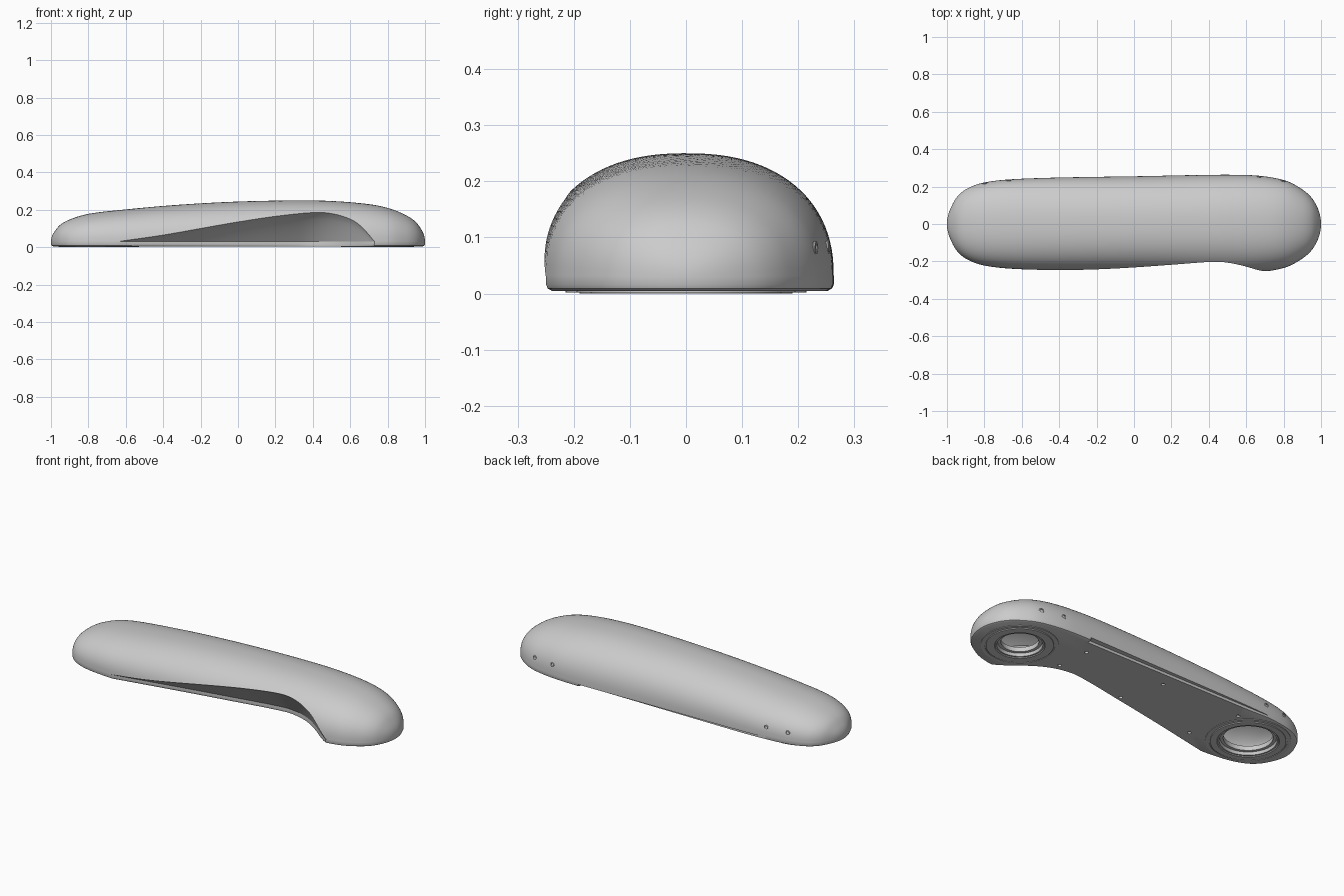
import bpy, bmesh, math
from mathutils import Vector

if "Cube" in bpy.data.objects:
    bpy.data.objects.remove(bpy.data.objects["Cube"])

grey = bpy.data.materials.new("light_grey")
grey.use_nodes = True
grey.diffuse_color = (0.6, 0.6, 0.6, 1)
grey.node_tree.nodes["Principled BSDF"].inputs["Base Color"].default_value = (0.6, 0.6, 0.6, 1)

SEAM = 0.03      # height where the shell meets the base plate
POWER = 2.3      # roundness of the cross-section
STEPS, ARC, SCOOP = 150, 40, 8

# Width and height of the shell, lip height and undercut of the scoop, along x
half_width = [(-1, 0), (-.98, .085), (-.95, .14), (-.9, .185), (-.8, .222), (-.6, .242), (0, .255),
              (.6, .262), (.8, .235), (.9, .185), (.95, .14), (.98, .09), (1, 0)]
height = [(-1, 0), (-.98, .055), (-.95, .09), (-.9, .118), (-.8, .148), (-.6, .172), (-.3, .198),
          (0, .214), (.3, .22), (.5, .217), (.7, .2), (.8, .18), (.9, .14), (.95, .105), (.98, .065), (1, 0)]
lip = [(-.64, 0), (-.4, .035), (0, .105), (.2, .135), (.4, .155), (.5, .15), (.6, .12), (.66, .08), (.73, 0)]
undercut = [(-.64, 0), (-.52, .03), (0, .143), (.33, .208), (.43, .2), (.52, .165), (.6, .11), (.68, .04), (.73, 0)]


def sample(table, x):
    """Smooth interpolation, spaced by angle so that the ends come out round."""
    if x <= table[0][0] or x >= table[-1][0]:
        return 0.0
    t = [math.acos(-p[0]) for p in table]
    v = [p[1] for p in table]
    a = math.acos(-x)
    i = max(k for k in range(len(t) - 1) if t[k] <= a)

    def slope(k):
        lo, hi = max(k - 1, 0), min(k + 1, len(t) - 1)
        return (v[hi] - v[lo]) / (t[hi] - t[lo])
    h = t[i + 1] - t[i]
    u = (a - t[i]) / h
    return max(0, (2*u**3 - 3*u**2 + 1) * v[i] + (u**3 - 2*u**2 + u) * h * slope(i)
               + (3*u**2 - 2*u**3) * v[i + 1] + (u**3 - u**2) * h * slope(i + 1))


def finish(name, bm, angle=35):
    bmesh.ops.remove_doubles(bm, verts=bm.verts, dist=1e-5)
    bmesh.ops.recalc_face_normals(bm, faces=bm.faces)
    mesh = bpy.data.meshes.new(name)
    bm.to_mesh(mesh)
    bm.free()
    ob = bpy.data.objects.new(name, mesh)
    bpy.context.collection.objects.link(ob)
    mesh.materials.append(grey)
    smooth(ob, angle)
    return ob


def smooth(ob, angle=35):
    bpy.ops.object.select_all(action='DESELECT')
    ob.select_set(True)
    bpy.context.view_layer.objects.active = ob
    bpy.ops.object.shade_smooth_by_angle(angle=math.radians(angle))


def loft(bm, rows, closed=False):
    rows = [[bm.verts.new(p) for p in r] for r in rows]
    for a, b in zip(rows, rows[1:]):
        n = len(a)
        for i in range(n if closed else n - 1):
            j = (i + 1) % n
            bm.faces.new((a[i], a[j], b[j], b[i]))
    return rows


def section(x):
    """Back foot, over the top, to the lip, then in under the scoop."""
    w, h = sample(half_width, x), sample(height, x)
    rise = min(sample(lip, x) / h, 0.95) if h > 0 else 0
    end = math.pi - math.asin(rise ** (POWER / 2))
    pts = []
    for i in range(ARC + 1):
        phi = end * i / ARC
        c, s = math.cos(phi), max(0, math.sin(phi))
        pts.append(Vector((x, math.copysign(abs(c) ** (2 / POWER) * w, c), SEAM + h * s ** (2 / POWER))))
    top = pts[-1].copy()
    foot = -(w - sample(undercut, x))
    for i in range(1, SCOOP + 1):
        u = i / SCOOP
        pts.append(Vector((x, top.y + (foot - top.y) * u ** .8, top.z + (SEAM - top.z) * u)))
    return pts


# Shell
xs = [-math.cos(math.pi * i / STEPS) for i in range(STEPS + 1)]
sections = [section(x) for x in xs]
bm = bmesh.new()
loft(bm, sections)
bmesh.ops.dissolve_degenerate(bm, dist=1e-5, edges=bm.edges)
shell = finish("shell", bm)
# Open underneath, so make sure the surface faces outwards
if sum(p.normal.z * p.area for p in shell.data.polygons) < 0:
    shell.data.flip_normals()

# Base plate with a rounded lower edge
outline = [s[0] for s in sections] + [s[-1] for s in reversed(sections[1:-1])]
bm = bmesh.new()
rings = [[(p.x * k, p.y * m, z) for p in outline]
         for k, m, z in ((1, 1, SEAM), (1, 1, .016), (.997, .988, .009), (.99, .96, .005))]
rows = loft(bm, rings, closed=True)
bm.faces.new(rows[0])
bm.faces.new(rows[-1])
plate = finish("base_plate", bm)


def cut(target, cutter):
    cutter.hide_render = True
    mod = target.modifiers.new("cut", 'BOOLEAN')
    mod.operation, mod.solver, mod.object = 'DIFFERENCE', 'EXACT', cutter
    bpy.context.view_layer.objects.active = target
    bpy.ops.object.modifier_apply(modifier=mod.name)
    bpy.data.objects.remove(cutter)


def cylinder(r, depth, loc, sides):
    bpy.ops.mesh.primitive_cylinder_add(vertices=sides, radius=r, depth=depth, location=loc)
    return bpy.context.object


# Joint openings: centre x, outer radius, hole radius
joints = {"left_joint": (.745, .195, .115), "right_joint": (-.745, .215, .145)}
for x, outer, hole in joints.values():
    cut(plate, cylinder(hole, .2, (x, 0, 0), 64))

# Screw holes in the plate
for x, y in ((.44, .155), (-.06, .155), (-.55, .155), (.46, -.03), (.02, -.08), (-.47, -.13)):
    cut(plate, cylinder(.01, .03, (x, y, 0), 16))

# Slot along the back edge
bpy.ops.mesh.primitive_cube_add(size=1, location=(-.085, .285, 0))
slot = bpy.context.object
slot.scale = (1.17, .1, .04)
cut(plate, slot)
smooth(plate)


def revolve(name, profile, x, steps=64):
    bm = bmesh.new()
    loft(bm, [[(x + r * math.cos(a), r * math.sin(a), z) for r, z in profile]
              for a in (2 * math.pi * i / steps for i in range(steps + 1))])
    return finish(name, bm)


# Bearing flanges with a groove, stepped collar and bolts
for name, (x, outer, hole) in joints.items():
    r = outer - .025
    revolve(name + "_flange", [(outer, .008), (outer, .002), (r + .006, .002), (r + .006, .006), (r, .006),
                               (r, 0), (hole + .012, 0), (hole + .008, .004), (hole, .004), (hole - .004, .02),
                               (hole - .02, .02), (hole - .02, .045), (hole, .045), (hole, .008), (outer, .008)], x)
    for i in range(12):
        a = math.tau * i / 12
        mid = (r + hole + .012) / 2
        bolt = cylinder(.006, .006, (x + mid * math.cos(a), mid * math.sin(a), .0035), 10)
        bolt.name = name + "_bolt"
        bolt.data.materials.append(grey)

# Side screws low on the back of both ends
for x in (-.8, -.67, .67, .8):
    i = min(range(len(xs)), key=lambda k: abs(xs[k] - x))
    p = min(sections[i][:ARC // 2], key=lambda q: abs(q.z - .075))
    along = sections[i + 1][0] - sections[i - 1][0]
    normal = Vector((-along.y, along.x, .0)).normalized()
    bpy.ops.mesh.primitive_torus_add(major_radius=.01, minor_radius=.003, major_segments=20, minor_segments=8,
                                     location=p, rotation=normal.to_track_quat('Z', 'Y').to_euler())
    screw = bpy.context.object
    screw.name = "side_screw"
    screw.data.materials.append(grey)
    smooth(screw)
